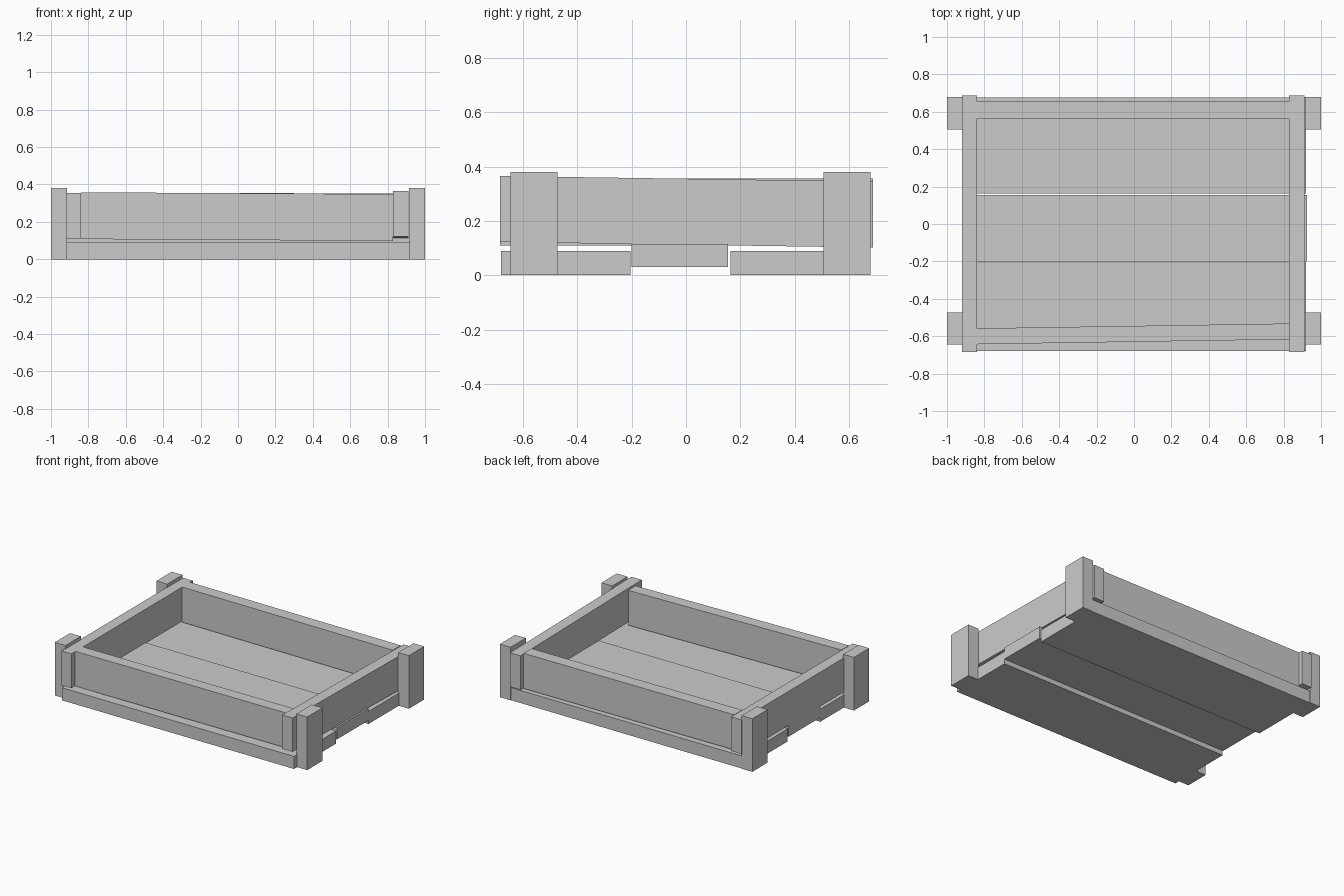
import bpy
import bmesh
from mathutils import Vector

cube = bpy.data.objects.get("Cube")
if cube:
    bpy.data.objects.remove(cube, do_unlink=True)

# Single plain grey for the whole crate
grey = bpy.data.materials.new("plain grey")
grey.use_nodes = True
COLOUR = (0.6, 0.6, 0.6, 1)
grey.diffuse_color = COLOUR
grey.node_tree.nodes["Principled BSDF"].inputs["Base Color"].default_value = COLOUR


def board(name, x, y, z, slope=None):
    """Box from (min, max) ranges; slope = (axis, shift) slides the far end."""
    mesh = bpy.data.meshes.new(name)
    bm = bmesh.new()
    bmesh.ops.create_cube(bm, size=1)
    for v in bm.verts:
        far = v.co[slope[0]] > 0 if slope else False
        v.co = Vector([lo + (c + 0.5) * (hi - lo)
                       for c, (lo, hi) in zip(v.co, (x, y, z))])
        if far:
            v.co += Vector(slope[1])
    bm.to_mesh(mesh)
    bm.free()
    mesh.materials.append(grey)
    obj = bpy.data.objects.new(name, mesh)
    bpy.context.collection.objects.link(obj)
    return obj


# Floor planks, the middle one set higher
floor_x = (-0.92, 0.92)
board("front_floor_plank", floor_x, (-0.68, -0.205), (0, 0.09))
board("middle_floor_plank", (-0.92, 0.925), (-0.2, 0.155), (0.03, 0.115))
board("back_floor_plank", floor_x, (0.163, 0.675), (0, 0.09))

# Corner posts outside the side walls
for side, x in (("right", (-1, -0.915)), ("left", (0.915, 1))):
    board("front_" + side + "_post", x, (-0.645, -0.472), (0, 0.38))
    board("back_" + side + "_post", x, (0.505, 0.678), (0, 0.38))

# Walls, slightly out of true
board("right_wall", (-0.92, -0.84), (-0.685, 0.688), (0.11, 0.355))
board("left_wall", (0.83, 0.912), (-0.685, 0.688), (0.122, 0.365),
      (1, (0, 0, -0.02)))
board("front_wall", (-0.84, 0.83), (-0.643, -0.558), (0.108, 0.358),
      (0, (0, 0.026, -0.01)))
board("back_wall", (-0.84, 0.83), (0.565, 0.655), (0.105, 0.357),
      (0, (0, 0, -0.006)))
